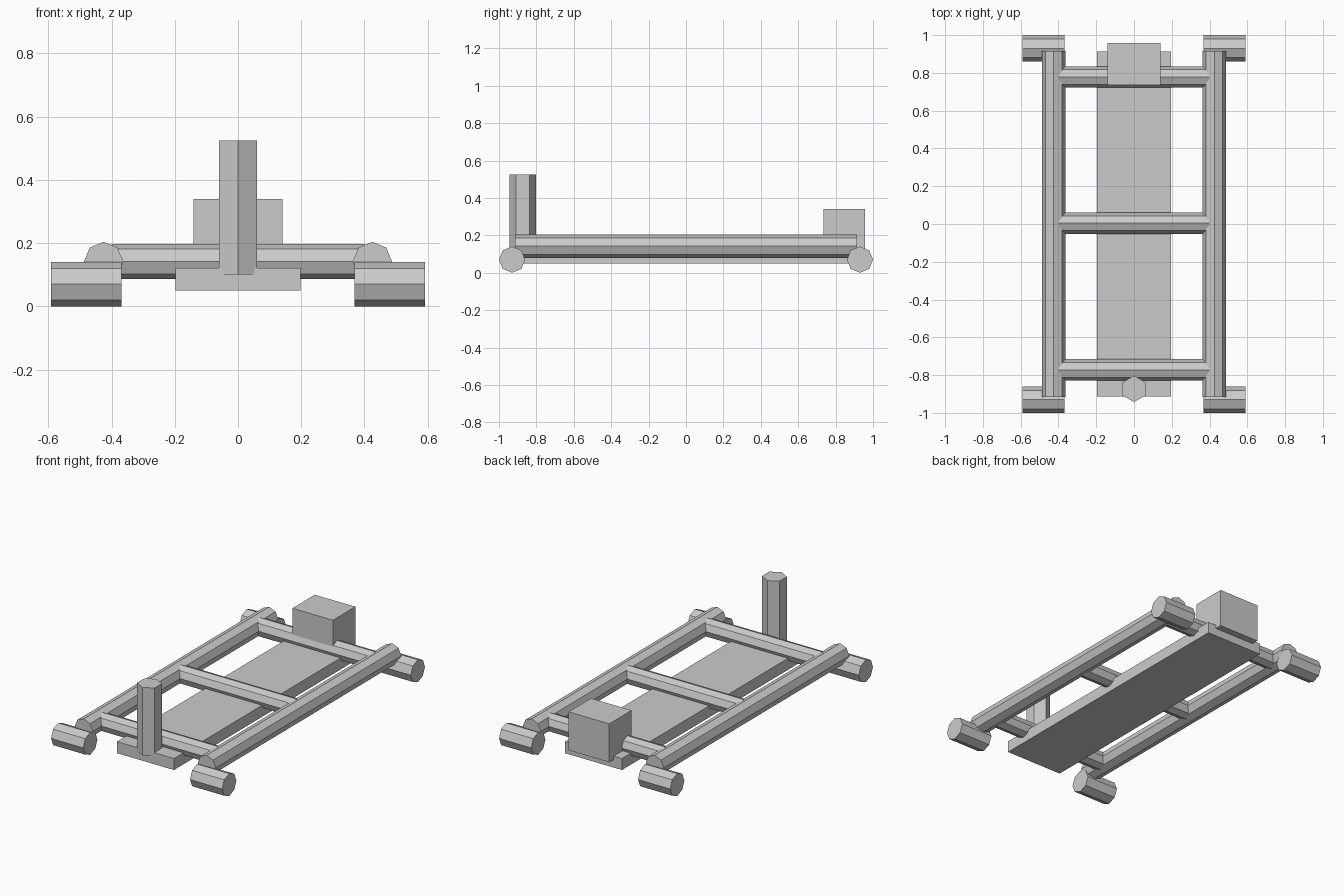
import bpy
from math import pi, radians

if "Cube" in bpy.data.objects:
    bpy.data.objects.remove(bpy.data.objects["Cube"])


def prism(name, sides, r, length, loc, axis):
    # Flat-faced prism with one corner ridge pointing up (or to -y if vertical)
    rot = {'X': (0, pi / 2, 0), 'Y': (pi / 2, 0, 0), 'Z': (0, 0, 0)}[axis]
    bpy.ops.mesh.primitive_cylinder_add(vertices=sides, radius=r, depth=length,
                                        location=loc, rotation=rot)
    bpy.context.object.name = name


def box(name, lo, hi):
    bpy.ops.mesh.primitive_cube_add(size=1, location=[(a + b) / 2 for a, b in zip(lo, hi)])
    ob = bpy.context.object
    ob.name = name
    ob.scale = [b - a for a, b in zip(lo, hi)]


# Side rails and wheels
for sx, side in ((-1, "left"), (1, "right")):
    prism(f"{side}_rail", 8, 0.062, 1.83, (sx * 0.425, 0, 0.142), 'Y')
    for sy, end in ((-1, "front"), (1, "back")):
        prism(f"{end}_{side}_wheel", 8, 0.07, 0.222, (sx * 0.48, sy * 0.93, 0.07), 'X')

# Cross bars
for y, where in ((-0.772, "front"), (0.004, "middle"), (0.778, "back")):
    prism(f"{where}_cross_bar", 8, 0.056, 0.80, (0, y, 0.142), 'X')

# Deck plank, front post and rear block
box("deck_plank", (-0.197, -0.913, 0.05), (0.197, 0.913, 0.122))
prism("front_post", 6, 0.07, 0.423, (0, -0.873, 0.3125), 'Z')
box("rear_block", (-0.14, 0.736, 0.10), (0.14, 0.957, 0.34))
